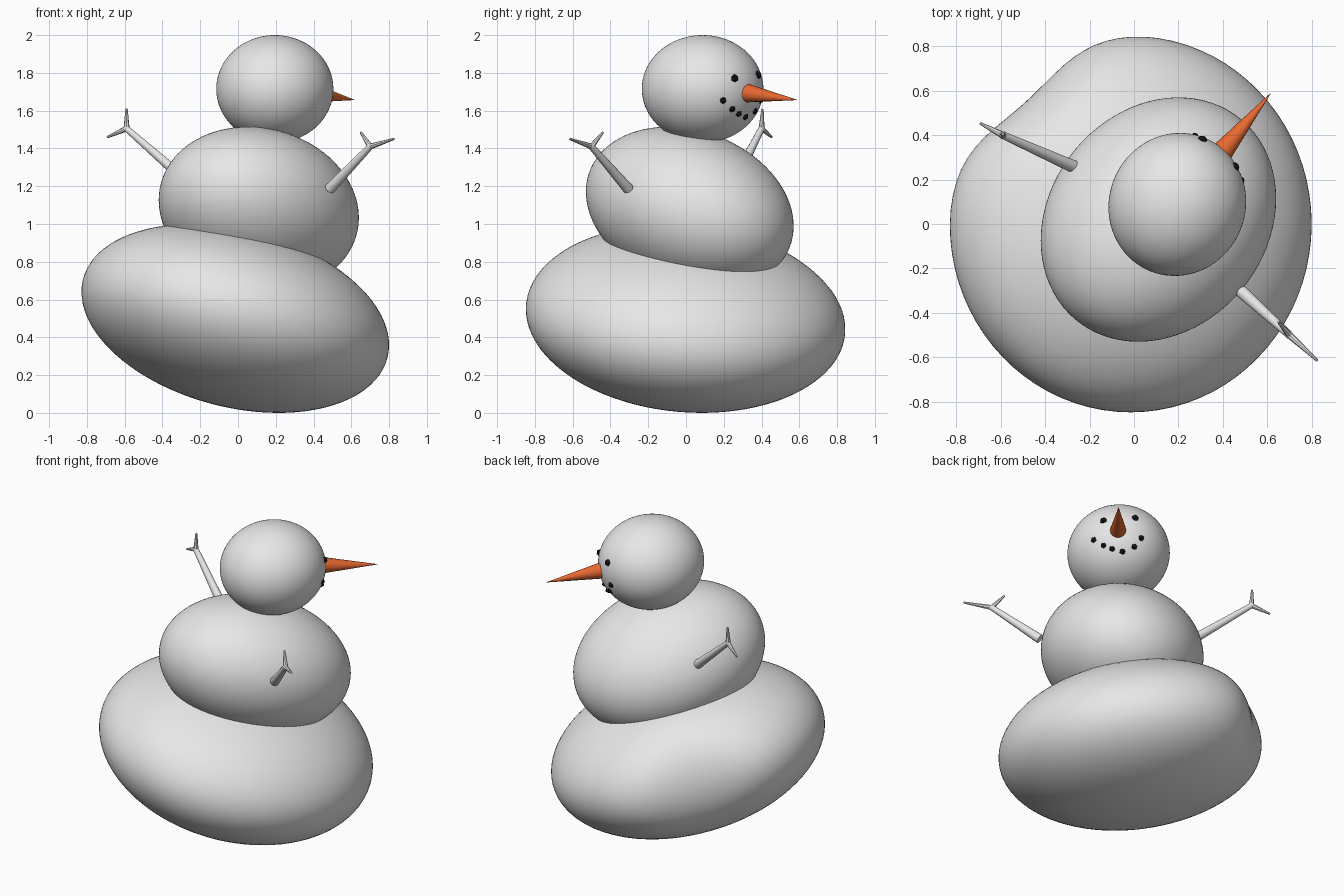
import bpy, bmesh, math
from mathutils import Vector, Matrix

cube = bpy.data.objects.get("Cube")
if cube:
    bpy.data.objects.remove(cube)


def material(name, rgb):
    m = bpy.data.materials.new(name)
    m.use_nodes = True
    m.diffuse_color = (*rgb, 1)
    m.node_tree.nodes["Principled BSDF"].inputs["Base Color"].default_value = (*rgb, 1)
    return m


SNOW = material("snow_grey", (0.8, 0.8, 0.8))
CARROT = material("carrot_orange", (0.8, 0.14, 0.03))
COAL = material("coal_black", (0.01, 0.01, 0.01))


def finish(name, bm, mat, smooth=True):
    mesh = bpy.data.meshes.new(name)
    bm.to_mesh(mesh)
    bm.free()
    mesh.materials.append(mat)
    obj = bpy.data.objects.new(name, mesh)
    bpy.context.collection.objects.link(obj)
    if smooth:
        bpy.ops.object.select_all(action="DESELECT")
        obj.select_set(True)
        bpy.context.view_layer.objects.active = obj
        bpy.ops.object.shade_smooth_by_angle(angle=math.radians(40))
    return obj


def snowball(name, centre, half, lean, dents=()):
    """Leaning ellipsoid: half extents plus xy, xz, yz lean, pressed in by soft dents."""
    a, b, c = half
    xy, xz, yz = lean
    l21, l31 = xy / a, xz / a
    l22 = math.sqrt(b * b - l21 ** 2)
    l32 = (yz - l31 * l21) / l22
    l33 = math.sqrt(c * c - l31 ** 2 - l32 ** 2)
    shape = Matrix(((a, 0, 0), (l21, l22, 0), (l31, l32, l33)))
    bm = bmesh.new()
    bmesh.ops.create_icosphere(bm, subdivisions=5, radius=1)
    for v in bm.verts:
        p = shape @ v.co
        for direction, depth, spread in dents:
            d = Vector(direction).normalized()
            p -= d * depth * math.exp(-(p.angle(d) / spread) ** 2)
        v.co = p + Vector(centre)
    return finish(name, bm, SNOW)


def add_cone(bm, start, end, r1, r2, sides=16):
    start, end = Vector(start), Vector(end)
    axis = end - start
    turn = axis.to_track_quat("Z", "Y").to_matrix().to_4x4()
    bmesh.ops.create_cone(bm, cap_ends=True, segments=sides, radius1=r1, radius2=r2,
                          depth=axis.length,
                          matrix=Matrix.Translation((start + end) / 2) @ turn)


# Three stacked snowballs
snowball("bottom_snowball", (-0.015, 0, 0.5), (0.815, 0.848, 0.5), (0, -0.115, -0.042),
         [((-0.62, 0.75, 0.1), 0.11, 0.42)])
snowball("middle_snowball", (0.11, 0.02, 1.08), (0.53, 0.55, 0.435), (0.05, -0.025, -0.05))
HEAD, HEAD_SIZE = (0.195, 0.088, 1.715), (0.31, 0.322, 0.285)
snowball("head", HEAD, HEAD_SIZE, (0.004, 0, 0))

# Carrot nose
bm = bmesh.new()
add_cone(bm, (0.385, 0.31, 1.695), (0.615, 0.588, 1.657), 0.052, 0.001)
finish("nose", bm, CARROT)


# Coal eyes and mouth, set on the surface of the head
def coal(name, azimuth, z, radius):
    h = (z - HEAD[2]) / HEAD_SIZE[2]
    ring = math.sqrt(1 - h * h)
    a = math.radians(azimuth)
    pos = (HEAD[0] + HEAD_SIZE[0] * ring * math.cos(a),
           HEAD[1] + HEAD_SIZE[1] * ring * math.sin(a), z)
    bm = bmesh.new()
    bmesh.ops.create_icosphere(bm, subdivisions=1, radius=radius,
                               matrix=Matrix.Translation(pos))
    finish(name, bm, COAL, smooth=False)


coal("left_eye", 32, 1.77, 0.024)
coal("right_eye", 68, 1.788, 0.024)
mouth = [(20, 1.655), (31, 1.61), (41, 1.585), (54, 1.57), (68, 1.6), (75, 1.657)]
for i, (azimuth, z) in enumerate(mouth):
    coal(f"mouth_coal_{i + 1}", azimuth, z, 0.02)


# Branch arms, each with a forked end
def arm(name, shoulder, fork, twigs):
    bm = bmesh.new()
    add_cone(bm, shoulder, fork, 0.029, 0.017, 12)
    bmesh.ops.create_icosphere(bm, subdivisions=2, radius=0.018,
                               matrix=Matrix.Translation(fork))
    for tip in twigs:
        add_cone(bm, fork, tip, 0.016, 0.006, 8)
    finish(name, bm, SNOW)


arm("left_arm", (0.485, -0.305, 1.185), (0.7, -0.5, 1.41),
    [(0.825, -0.615, 1.45), (0.65, -0.44, 1.485)])
arm("right_arm", (-0.265, 0.255, 1.22), (-0.59, 0.4, 1.505),
    [(-0.692, 0.453, 1.46), (-0.59, 0.405, 1.61)])
